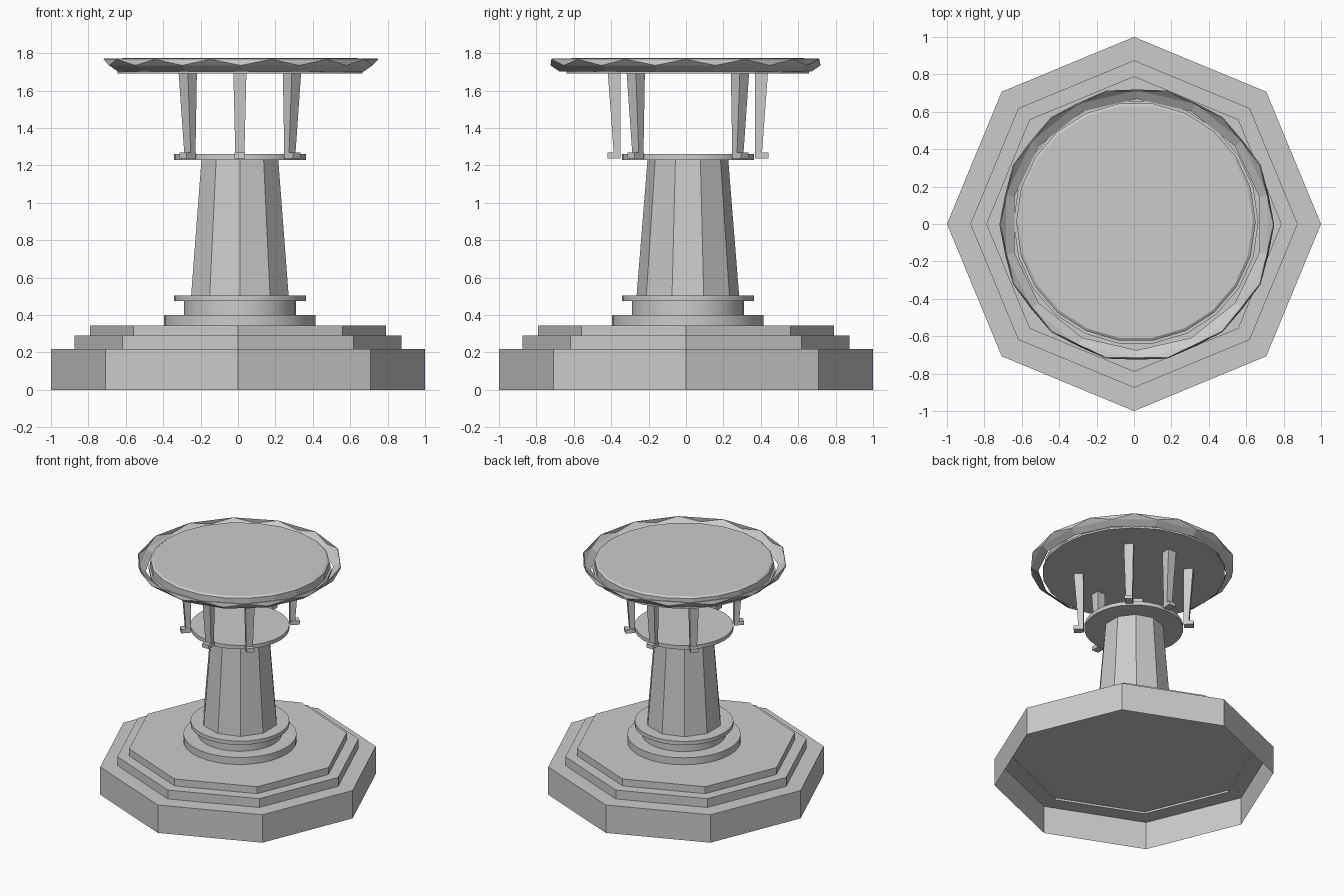
import bpy, bmesh
from math import cos, sin, pi, radians
from mathutils import Matrix, Vector

if "Cube" in bpy.data.objects:
    bpy.data.objects.remove(bpy.data.objects["Cube"])


def finish(name, bm, smooth=False, recalc=True):
    if recalc:
        bmesh.ops.recalc_face_normals(bm, faces=bm.faces)
    mesh = bpy.data.meshes.new(name)
    bm.to_mesh(mesh)
    bm.free()
    ob = bpy.data.objects.new(name, mesh)
    bpy.context.collection.objects.link(ob)
    if smooth:
        bpy.ops.object.select_all(action='DESELECT')
        bpy.context.view_layer.objects.active = ob
        ob.select_set(True)
        bpy.ops.object.shade_smooth_by_angle(angle=radians(30))
    return ob


def ring(bm, r, z, n, turn=0.0, c=(0, 0)):
    return [bm.verts.new((c[0] + r * cos(turn + 2 * pi * i / n),
                          c[1] + r * sin(turn + 2 * pi * i / n), z)) for i in range(n)]


def lathe(name, profile, n, turn=0.0, c=(0, 0), bottom=True, smooth=False):
    """Stack of rings (radius, height), capped at the top and optionally below."""
    bm = bmesh.new()
    rings = [ring(bm, r, z, n, turn, c) for r, z in profile]
    for a, b in zip(rings, rings[1:]):
        for i in range(n):
            j = (i + 1) % n
            bm.faces.new((a[i], a[j], b[j], b[i]))
    bm.faces.new(rings[-1])
    if bottom:
        bm.faces.new(rings[0][::-1])
    return finish(name, bm, smooth)


# Stepped octagonal base, open underneath
lathe("stepped_base", [(1, 0), (1, .22), (.875, .22), (.875, .29), (.79, .29), (.79, .345)],
      8, bottom=False)
bm = bmesh.new()
bm.faces.new(ring(bm, .875, .235, 8)[::-1])
finish("base_underside", bm, recalc=False)

# Round mouldings, ten-sided column and collar plate
C = (.01, .01)
lathe("column_foot", [(.405, .345), (.405, .4), (.3, .4), (.3, .475), (.353, .475), (.353, .505)],
      32, c=C, smooth=True)
lathe("column", [(.274, .505), (.216, 1.23)], 10, turn=pi / 2, c=C)
lathe("collar_plate", [(.353, 1.23), (.353, 1.26)], 32, c=C, smooth=True)


def tapered_box(bm, low, high):
    """Box between two (inner, outer, half width, height) cross-sections."""
    vs = [bm.verts.new((x, y, z)) for i, o, w, z in (low, high)
          for x, y in ((i, -w), (o, -w), (o, w), (i, w))]
    bm.faces.new(vs[3::-1])
    bm.faces.new(vs[4:])
    for k in range(4):
        m = (k + 1) % 4
        bm.faces.new((vs[k], vs[m], vs[m + 4], vs[k + 4]))


# Six tapered struts with little feet, three at the front and three at the back
for k, deg in enumerate((45, 90, 135, 225, 270, 315)):
    bm = bmesh.new()
    tapered_box(bm, (.36, .395, .024, 1.25), (.36, .428, .035, 1.695))
    tapered_box(bm, (.36, .43, .028, 1.238), (.36, .43, .028, 1.268))
    bmesh.ops.transform(bm, verts=bm.verts,
                        matrix=Matrix.Translation(Vector((*C, 0))) @ Matrix.Rotation(radians(deg), 4, 'Z'))
    finish(f"strut_{k + 1}", bm)

# Round table top
lathe("table_top", [(.655, 1.692), (.655, 1.706), (.64, 1.706), (.64, 1.765), (.625, 1.775)],
      22, c=(.01, .01))

# Faceted flaring rim: fourteen sides with staggered rings
bm = bmesh.new()
N, RC = 14, (.015, -.003)
top = ring(bm, .735, 1.768, N, 0, RC)
mid = ring(bm, .722, 1.735, N, pi / N, RC)
low = ring(bm, .675, 1.703, N, pi / N, RC)
for i in range(N):
    j = (i + 1) % N
    bm.faces.new((mid[i], top[j], top[i]))
    bm.faces.new((mid[i], mid[j], top[j]))
    bm.faces.new((low[i], low[j], mid[j], mid[i]))
rim = finish("table_rim", bm)
mod = rim.modifiers.new("thickness", 'SOLIDIFY')
mod.thickness = .006
